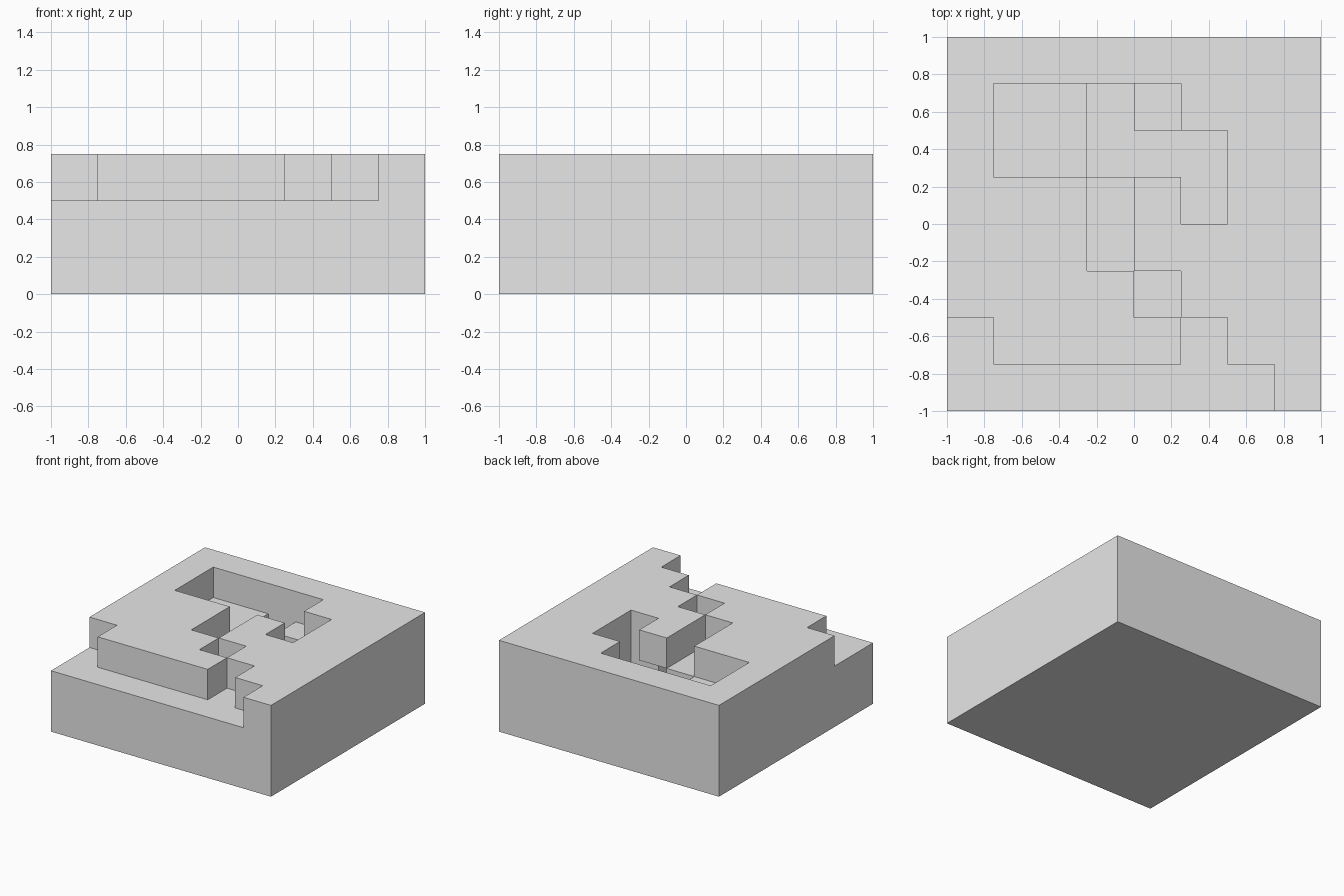
import bpy
import bmesh
from mathutils import Vector

cube = bpy.data.objects.get("Cube")
if cube:
    bpy.data.objects.remove(cube, do_unlink=True)

CELL = 0.25
HALF, LAYERS = 4, 3

# Carved boxes in cell units: x range, y range, z range
carved = [
    ((-4, 3), (-4, -3), (2, 3)),    # front ledge
    ((-4, -3), (-3, -2), (2, 3)),   # left step of ledge
    ((1, 2), (-3, -2), (2, 3)),     # right step of ledge
    ((0, 1), (-2, -1), (1, 3)),     # shaft to the tunnel
    ((-1, 0), (-1, 1), (2, 3)),     # shallow channel
    ((-3, 1), (2, 3), (2, 3)),      # shallow back pocket
    ((-3, 0), (1, 2), (2, 3)),
    ((-1, 0), (1, 3), (1, 3)),      # deep channel
    ((0, 2), (1, 2), (1, 3)),
    ((1, 2), (0, 1), (1, 3)),
    ((0, 1), (-1, 1), (1, 2)),      # tunnel under the bridge
]


def solid(c):
    """True where the cell is inside the block and not carved away."""
    if not (-HALF <= c[0] < HALF and -HALF <= c[1] < HALF and 0 <= c[2] < LAYERS):
        return False
    return not any(all(lo <= v < hi for v, (lo, hi) in zip(c, box)) for box in carved)


stone = bpy.data.materials.new("plain grey")
stone.use_nodes = True
grey = (0.8, 0.8, 0.8, 1)
stone.diffuse_color = grey
stone.node_tree.nodes["Principled BSDF"].inputs["Base Color"].default_value = grey

# Skin the solid cells with outward faces only
bm = bmesh.new()
verts = {}


def vert(p):
    key = tuple(p)
    if key not in verts:
        verts[key] = bm.verts.new(Vector(key) * CELL)
    return verts[key]


for x in range(-HALF, HALF):
    for y in range(-HALF, HALF):
        for z in range(LAYERS):
            cell = (x, y, z)
            if not solid(cell):
                continue
            for axis in range(3):
                u, v = (axis + 1) % 3, (axis + 2) % 3
                for side in (0, 1):
                    near = list(cell)
                    near[axis] += 2 * side - 1
                    if solid(near):
                        continue
                    corners = []
                    for du, dv in ((0, 0), (1, 0), (1, 1), (0, 1)):
                        p = list(cell)
                        p[axis] += side
                        p[u] += du
                        p[v] += dv
                        corners.append(vert(p))
                    bm.faces.new(corners if side else corners[::-1])

mesh = bpy.data.meshes.new("carved_block")
bm.to_mesh(mesh)
bm.free()
mesh.materials.append(stone)
block = bpy.data.objects.new("carved_block", mesh)
bpy.context.collection.objects.link(block)
